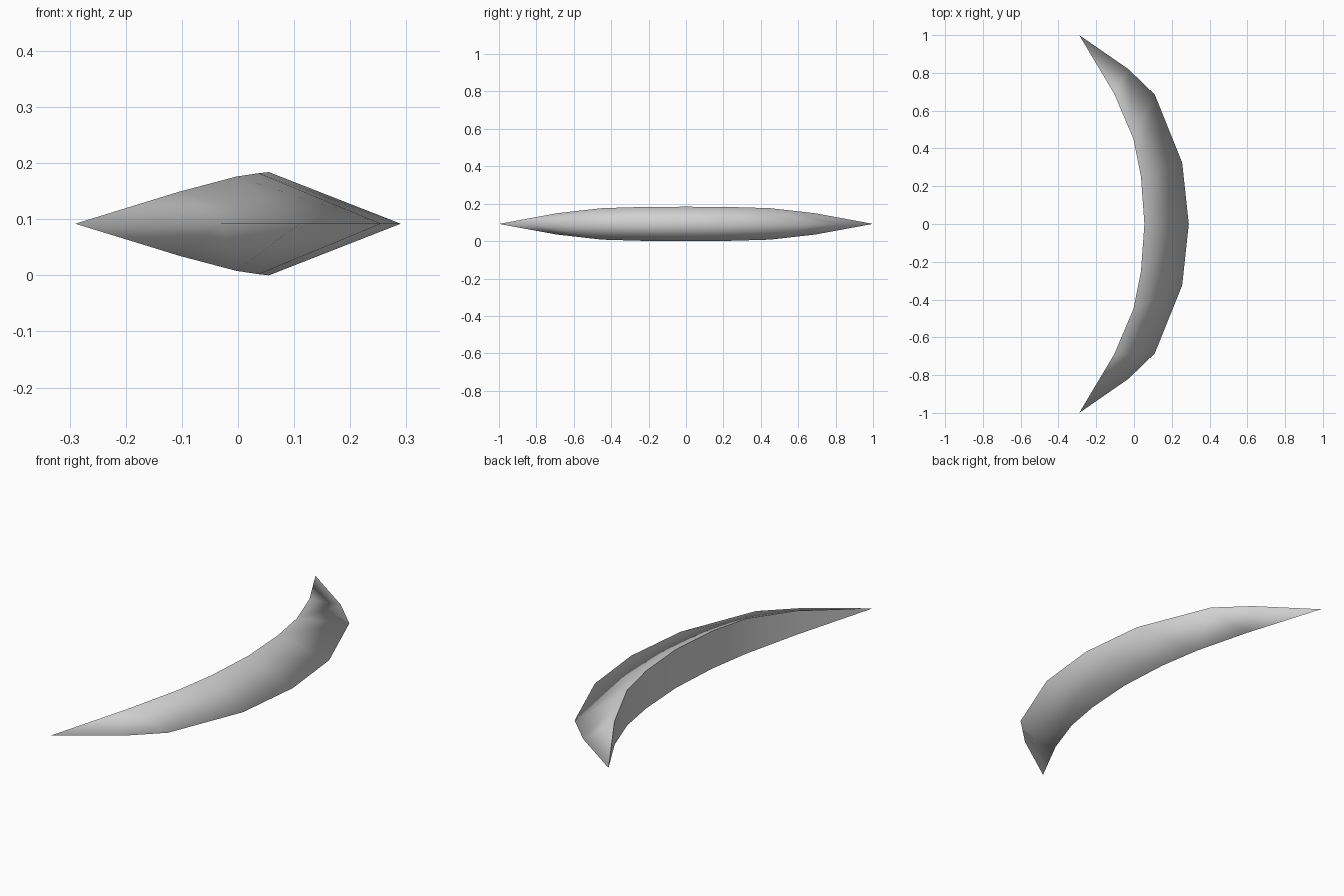
import bpy
import bmesh

old = bpy.data.objects.get("Cube")
if old:
    bpy.data.objects.remove(old, do_unlink=True)

MID = 0.092  # height of the ridge and both tips

# Half of the crescent, middle to tip:
# inner x, inner y, half height, outer x, outer y
STATIONS = [
    (0.055, 0.00, 0.092, 0.29, 0.00),
    (0.037, 0.25, 0.090, 0.255, 0.325),
    (-0.003, 0.45, 0.084, 0.11, 0.685),
    (-0.105, 0.69, 0.057, -0.03, 0.82),
]
TIP = (-0.29, 1.0, MID)

grey = bpy.data.materials.new("light_grey")
grey.use_nodes = True
colour = (0.64, 0.64, 0.64, 1)
grey.diffuse_color = colour
grey.node_tree.nodes["Principled BSDF"].inputs["Base Color"].default_value = colour

# Triangular sections run from tip to tip
bm = bmesh.new()
sections = []
mirrored = [(s, -1) for s in reversed(STATIONS)] + [(s, 1) for s in STATIONS[1:]]
for (ix, iy, h, ox, oy), side in mirrored:
    sections.append([
        bm.verts.new((ix, side * iy, MID + h)),
        bm.verts.new((ox, side * oy, MID)),
        bm.verts.new((ix, side * iy, MID - h)),
    ])
front_tip = bm.verts.new((TIP[0], -TIP[1], TIP[2]))
back_tip = bm.verts.new(TIP)

# Skin the sections, then close both points
for a, b in zip(sections, sections[1:]):
    for k in range(3):
        n = (k + 1) % 3
        bm.faces.new((a[k], a[n], b[n], b[k]))
for tip, ring in ((front_tip, sections[0]), (back_tip, sections[-1])):
    for k in range(3):
        bm.faces.new((tip, ring[k], ring[(k + 1) % 3]))
bmesh.ops.recalc_face_normals(bm, faces=bm.faces)

# The outer ridge is smooth; the rims of the inner wall stay crisp
bm.normal_update()
for f in bm.faces:
    f.smooth = True
for e in bm.edges:
    walls = [abs(f.normal.z) < 0.05 for f in e.link_faces]
    e.smooth = walls[0] == walls[1]

mesh = bpy.data.meshes.new("crescent_blade")
bm.to_mesh(mesh)
bm.free()
mesh.materials.append(grey)
blade = bpy.data.objects.new("crescent_blade", mesh)
bpy.context.collection.objects.link(blade)
